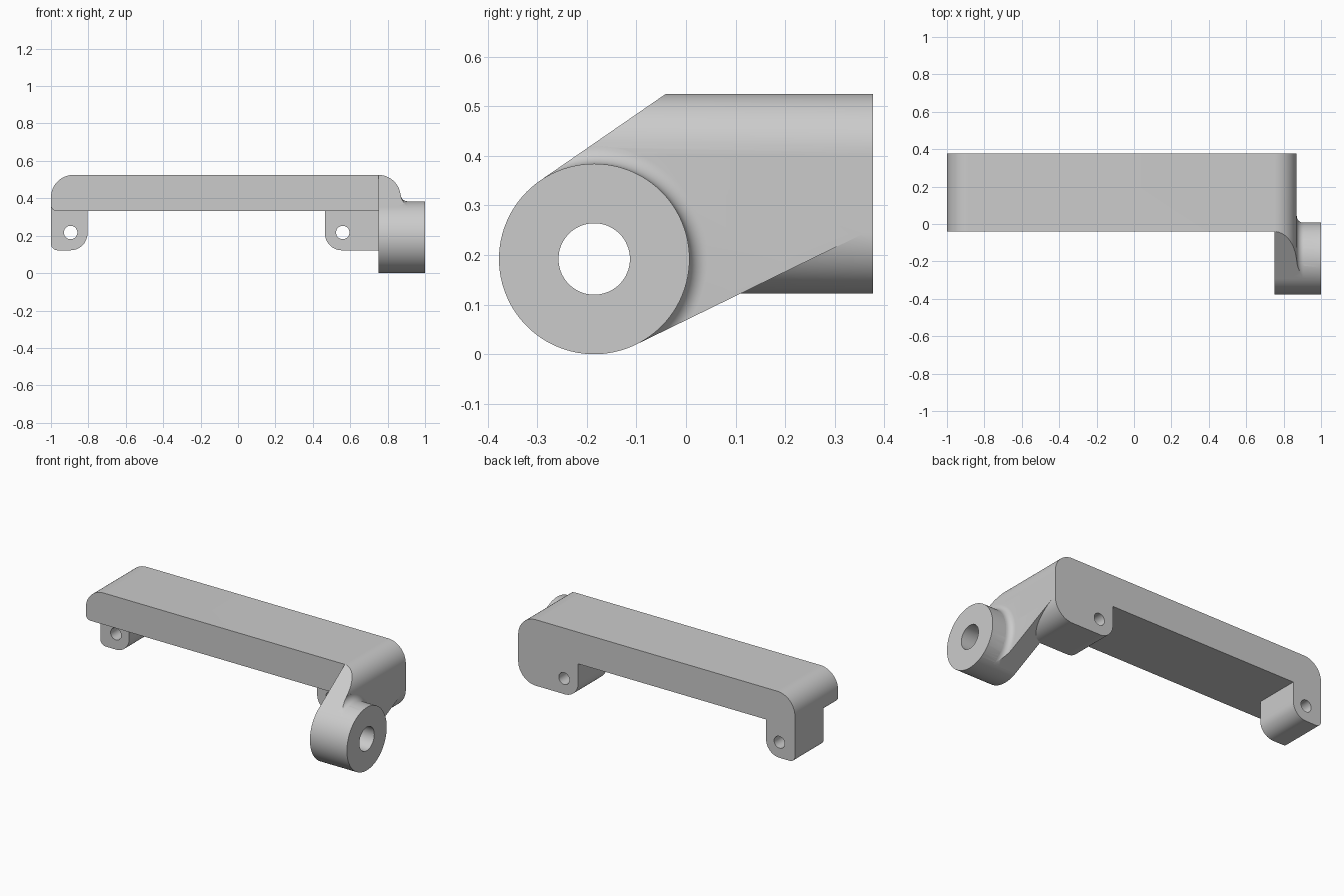
import bpy, bmesh
from math import sin, cos, tan, radians, pi
from mathutils import Vector

cube = bpy.data.objects.get("Cube")
if cube:
    bpy.data.objects.remove(cube)

grey = bpy.data.materials.new("plain grey")
grey.use_nodes = True
COLOUR = (0.6, 0.6, 0.6, 1)
grey.diffuse_color = COLOUR
grey.node_tree.nodes["Principled BSDF"].inputs["Base Color"].default_value = COLOUR

BACK, FRONT, LEG_FRONT = 0.377, -0.04, 0.10
TOP, BAR_BOTTOM, LEG_BOTTOM = 0.525, 0.332, 0.122
END = 0.87
ARM_IN = 0.75
HUB_Y, HUB_Z, HUB_R, BORE = -0.185, 0.192, 0.192, 0.072


def rounded(corners, steps=16):
    """Turn (a, b, radius) corners into an outline with rounded corners."""
    out = []
    for i, (a, b, r) in enumerate(corners):
        p = Vector((a, b))
        if r == 0:
            out.append(p)
            continue
        u = (Vector(corners[i - 1][:2]) - p).normalized()
        v = (Vector(corners[(i + 1) % len(corners)][:2]) - p).normalized()
        half = u.angle(v) / 2
        centre = p + (u + v).normalized() * r / sin(half)
        start = p + u * r / tan(half) - centre
        end = p + v * r / tan(half) - centre
        sweep = start.angle(end)
        for k in range(steps + 1):
            t = k / steps
            out.append(centre + (start * sin((1 - t) * sweep) + end * sin(t * sweep)) / sin(sweep))
    return out


def new_object(name, bm):
    bmesh.ops.recalc_face_normals(bm, faces=bm.faces[:])
    mesh = bpy.data.meshes.new(name)
    bm.to_mesh(mesh)
    bm.free()
    mesh.materials.append(grey)
    obj = bpy.data.objects.new(name, mesh)
    bpy.context.collection.objects.link(obj)
    return obj


def prism(name, outline, axis, lo, hi):
    """Extrude an outline: (x, z) along y, or (y, z) along x."""
    def place(p, d):
        return (p[0], d, p[1]) if axis == "y" else (d, p[0], p[1])
    bm = bmesh.new()
    face = bm.faces.new([bm.verts.new(place(p, lo)) for p in outline])
    grown = bmesh.ops.extrude_face_region(bm, geom=[face])["geom"]
    shift = Vector(place((0, 0), hi - lo))
    bmesh.ops.translate(bm, vec=shift, verts=[g for g in grown if isinstance(g, bmesh.types.BMVert)])
    return new_object(name, bm)


def circle(a, b, r, n):
    return [(a + r * cos(2 * pi * k / n), b + r * sin(2 * pi * k / n)) for k in range(n)]


def combine(target, tool, operation):
    """Apply a boolean and drop the tool object."""
    mod = target.modifiers.new(operation, "BOOLEAN")
    mod.operation, mod.object, mod.solver = operation, tool, "EXACT"
    bpy.context.view_layer.objects.active = target
    bpy.ops.object.modifier_apply(modifier=mod.name)
    bpy.data.objects.remove(tool)


def hub_direction(degrees):
    return Vector((cos(radians(degrees)), sin(radians(degrees))))


def wedge(name):
    """Side shape of the arm, tangent to the hub above and below."""
    centre = Vector((HUB_Y, HUB_Z))
    n1, n2 = hub_direction(124.6), hub_direction(-64)
    t1, t2 = centre + n1 * HUB_R, centre + n2 * HUB_R
    along1, along2 = Vector((n1.y, -n1.x)), Vector((-n2.y, n2.x))
    high = t1 + along1 * (0.6 - t1.y) / along1.y
    low = t2 + along2 * (BACK - t2.x) / along2.x
    return prism(name, [t1, high, (BACK, 0.6), low, t2, centre], "x", 0.7, 1.1)


# Crossbar with rounded ends
bracket = prism("handle_bracket", rounded([
    (-1, BAR_BOTTOM, 0.03), (END, BAR_BOTTOM, 0),
    (END, TOP, 0.12), (-1, TOP, 0.12)]), "y", FRONT, BACK)

# Mounting legs at the back
left_end = rounded([(-1, 0.4, 0), (-1, LEG_BOTTOM, 0.035), (-0.805, LEG_BOTTOM, 0.09), (-0.805, 0.4, 0)])
right_end = rounded([(0.465, 0.4, 0), (0.465, LEG_BOTTOM, 0.09), (END, LEG_BOTTOM, 0.12), (END, 0.4, 0)])
for outline in (left_end, right_end):
    combine(bracket, prism("leg", outline, "y", LEG_FRONT, BACK), "UNION")

# Arm plate, rounded along its top edge like the bar
arm = prism("arm", rounded([(ARM_IN, -0.1, 0), (END, -0.1, 0), (END, TOP, 0.1199), (ARM_IN, TOP, 0)]),
            "y", -0.5, BACK)
combine(arm, wedge("arm_side"), "INTERSECT")
combine(bracket, arm, "UNION")

# Hub
combine(bracket, prism("hub", circle(HUB_Y, HUB_Z, HUB_R, 96), "x", ARM_IN, 1), "UNION")

# Concave fillet where the hub meets the arm plate
F = 0.036
section = [(END - 0.02, HUB_R - 0.02), (END - 0.02, HUB_R + F)]
section += [(END + F + F * cos(a), HUB_R + F + F * sin(a))
            for a in (pi + pi / 2 * k / 8 for k in range(9))]
section.append((END + F, HUB_R - 0.02))
bm = bmesh.new()
rings = []
for k in range(96):
    d = hub_direction(360 * k / 96)
    rings.append([bm.verts.new((x, HUB_Y + d.x * r, HUB_Z + d.y * r)) for x, r in section])
for k in range(96):
    a, b = rings[k - 1], rings[k]
    for i in range(len(section)):
        bm.faces.new((a[i - 1], a[i], b[i], b[i - 1]))
fillet = new_object("hub_fillet", bm)
combine(fillet, wedge("fillet_side"), "INTERSECT")
combine(bracket, fillet, "UNION")

# Hub bore and screw holes
combine(bracket, prism("bore", circle(HUB_Y, HUB_Z, BORE, 64), "x", 0.6, 1.1), "DIFFERENCE")
for x in (-0.895, 0.56):
    combine(bracket, prism("screw_hole", circle(x, 0.217, 0.036, 40), "y", 0, 0.5), "DIFFERENCE")

# Smooth curved faces, keep edges sharp
bpy.ops.object.select_all(action="DESELECT")
bracket.select_set(True)
bpy.context.view_layer.objects.active = bracket
bpy.ops.object.shade_smooth_by_angle(angle=radians(25))
